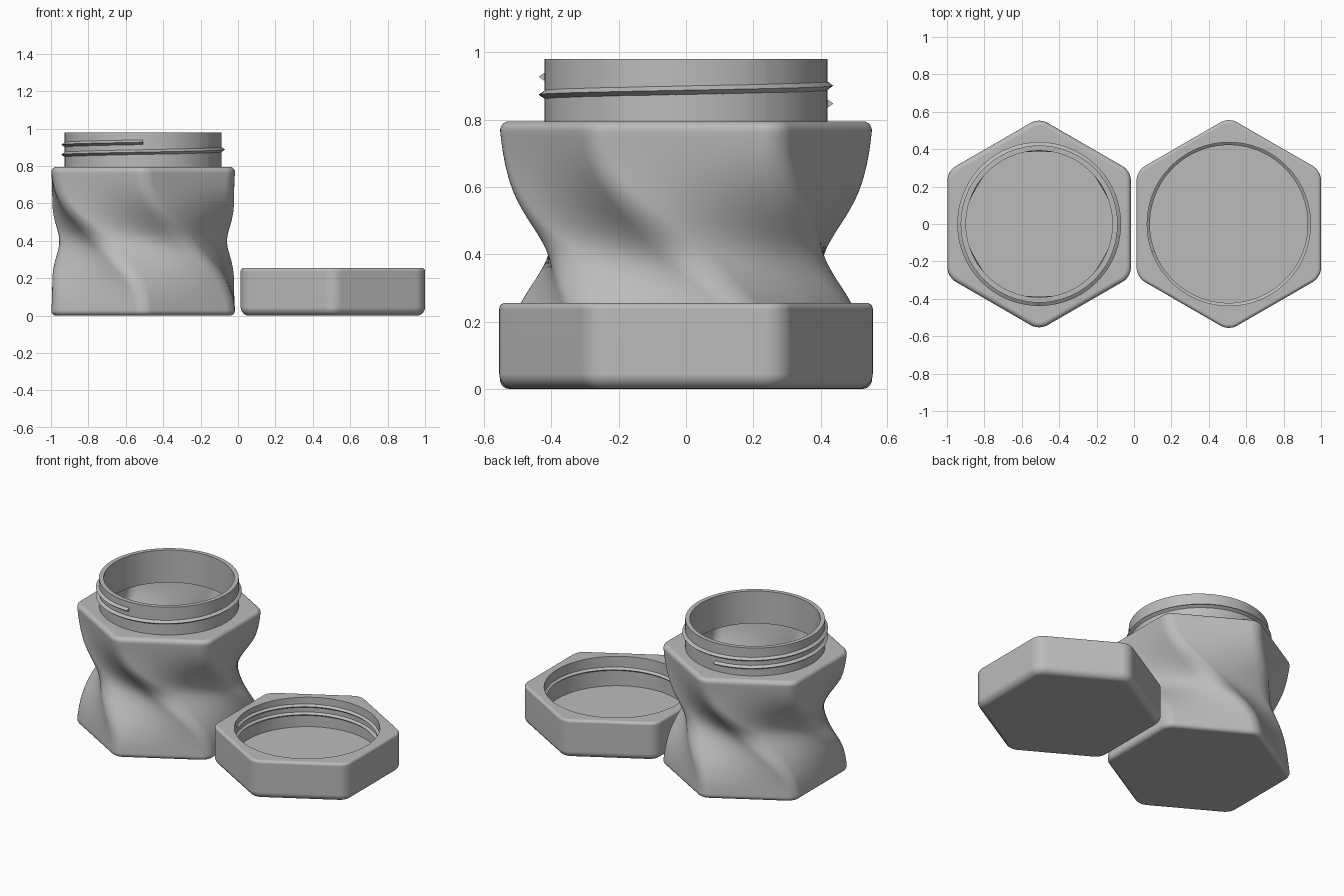
import bpy, bmesh
from math import sin, cos, pi, radians

cube = bpy.data.objects.get("Cube")
if cube:
    bpy.data.objects.remove(cube)

grey = bpy.data.materials.new("plain grey")
grey.use_nodes = True
GREY = (0.5, 0.5, 0.5, 1)
grey.diffuse_color = GREY
grey.node_tree.nodes["Principled BSDF"].inputs["Base Color"].default_value = GREY

APOTHEM, CORNER = 0.493, 0.09
CENTRE = 0.507
JAR_TOP = 0.795


def hexagon(z, apothem, corner, turn=0.0):
    """Ring of points: a hexagon with rounded corners."""
    arcs, flats = 8, 8
    sides = []
    hub = (apothem - corner) / cos(pi / 6)
    for k in range(6):
        a = radians(30 + 60 * k) + turn
        for i in range(arcs + 1):
            b = a + pi / 3 * (i / arcs - 0.5)
            sides.append((hub * cos(a) + corner * cos(b),
                          hub * sin(a) + corner * sin(b), z))
    # Divide the flats so the twisted faces stay smooth
    ring = []
    for i, p in enumerate(sides):
        ring.append(p)
        if i % (arcs + 1) == arcs:
            q = sides[(i + 1) % len(sides)]
            for j in range(1, flats):
                f = j / flats
                ring.append((p[0] + (q[0] - p[0]) * f, p[1] + (q[1] - p[1]) * f, z))
    return ring


def circle(z, radius, turn=0.0):
    """Round ring whose points line up with the hexagon's."""
    ring = []
    for x, y, _ in hexagon(z, APOTHEM, CORNER, turn):
        s = radius / (x * x + y * y) ** 0.5
        ring.append((x * s, y * s, z))
    return ring


def finish(name, bm, x):
    bmesh.ops.recalc_face_normals(bm, faces=bm.faces)
    mesh = bpy.data.meshes.new(name)
    bm.to_mesh(mesh)
    bm.free()
    mesh.materials.append(grey)
    obj = bpy.data.objects.new(name, mesh)
    bpy.context.collection.objects.link(obj)
    obj.location.x = x
    bpy.ops.object.select_all(action='DESELECT')
    obj.select_set(True)
    bpy.context.view_layer.objects.active = obj
    bpy.ops.object.shade_smooth_by_angle(angle=radians(30))
    mod = obj.modifiers.new("even shading", 'WEIGHTED_NORMAL')
    mod.keep_sharp = True
    return obj


def loft(name, rings, x):
    """Skin a stack of rings and cap both ends."""
    bm = bmesh.new()
    loops = [[bm.verts.new(p) for p in ring] for ring in rings]
    for a, b in zip(loops, loops[1:]):
        for i in range(len(a)):
            j = (i + 1) % len(a)
            bm.faces.new((a[i], a[j], b[j], b[i]))
    bm.faces.new(loops[0])
    bm.faces.new(loops[-1])
    return finish(name, bm, x)


def thread(name, x, base, tip, z0, start, turns=1.5, rise=0.053, half=0.016):
    """Triangular ridge wound along a helix."""
    bm = bmesh.new()
    steps = 144
    loops = []
    for i in range(steps + 1):
        f = turns * i / steps
        a = start + 2 * pi * f
        z = z0 + rise * f
        loops.append([bm.verts.new((r * cos(a), r * sin(a), z + h))
                      for r, h in ((base, -half), (tip, 0), (base, half))])
    for a, b in zip(loops, loops[1:]):
        for i in range(3):
            j = (i + 1) % 3
            bm.faces.new((a[i], a[j], b[j], b[i]))
    bm.faces.new(loops[0])
    bm.faces.new(loops[-1])
    return finish(name, bm, x)


def fillet(radius, steps=6):
    """Pairs of inset and distance from the edge, from cap to wall."""
    return [(radius * (1 - sin(pi / 2 * i / steps)),
             radius * (1 - cos(pi / 2 * i / steps))) for i in range(steps + 1)]


def jar_section(z, inset=0.0):
    """Twisted section, pinched at the waist."""
    t = min(max(z / JAR_TOP, 0), 1)
    u = abs(2 * t - 1)
    swell = 1.2 * u * u / (u * u + 0.2)
    turn = -radians(60) * t ** 3 * (6 * t * t - 15 * t + 10)
    return hexagon(z, 0.41 + (APOTHEM - 0.41) * swell - inset,
                   0.16 + (CORNER - 0.16) * swell - inset, turn)


# Jar: outer wall, shoulder, neck, then down the inside to the floor
EDGE, WALL, FLOOR, CEILING = 0.03, 0.023, 0.03, 0.765
levels = 48
full = -radians(60)
outside = [jar_section(h, d) for d, h in fillet(EDGE)]
# fillet() runs from the cap inset to the full wall
outside = [jar_section(EDGE * (1 - cos(pi / 2 * i / 6)), EDGE * (1 - sin(pi / 2 * i / 6)))
           for i in range(7)]
for i in range(1, levels):
    outside.append(jar_section(EDGE + (JAR_TOP - 2 * EDGE) * i / levels))
outside += [jar_section(JAR_TOP - h, d) for d, h in reversed(fillet(EDGE))]
neck = [circle(z, r, full) for z, r in
        ((JAR_TOP, 0.42), (0.98, 0.42), (0.98, 0.392), (CEILING, 0.392))]
inside = [jar_section(CEILING + (FLOOR - CEILING) * i / levels, WALL)
          for i in range(levels + 1)]
loft("jar", outside + neck + inside, -CENTRE)
thread("jar_thread", -CENTRE, 0.415, 0.438, 0.848, pi / 2)

# Lid, resting upside down with its opening upwards
LID_TOP = 0.255
lid = [hexagon(h, APOTHEM - d, CORNER - d) for d, h in fillet(0.045)]
lid += [hexagon(LID_TOP - h, APOTHEM - d, CORNER - d) for d, h in reversed(fillet(0.018))]
lid += [circle(LID_TOP, 0.437), circle(0.06, 0.437)]
loft("lid", lid, CENTRE)
thread("lid_thread", CENTRE, 0.442, 0.422, 0.13, radians(20))
